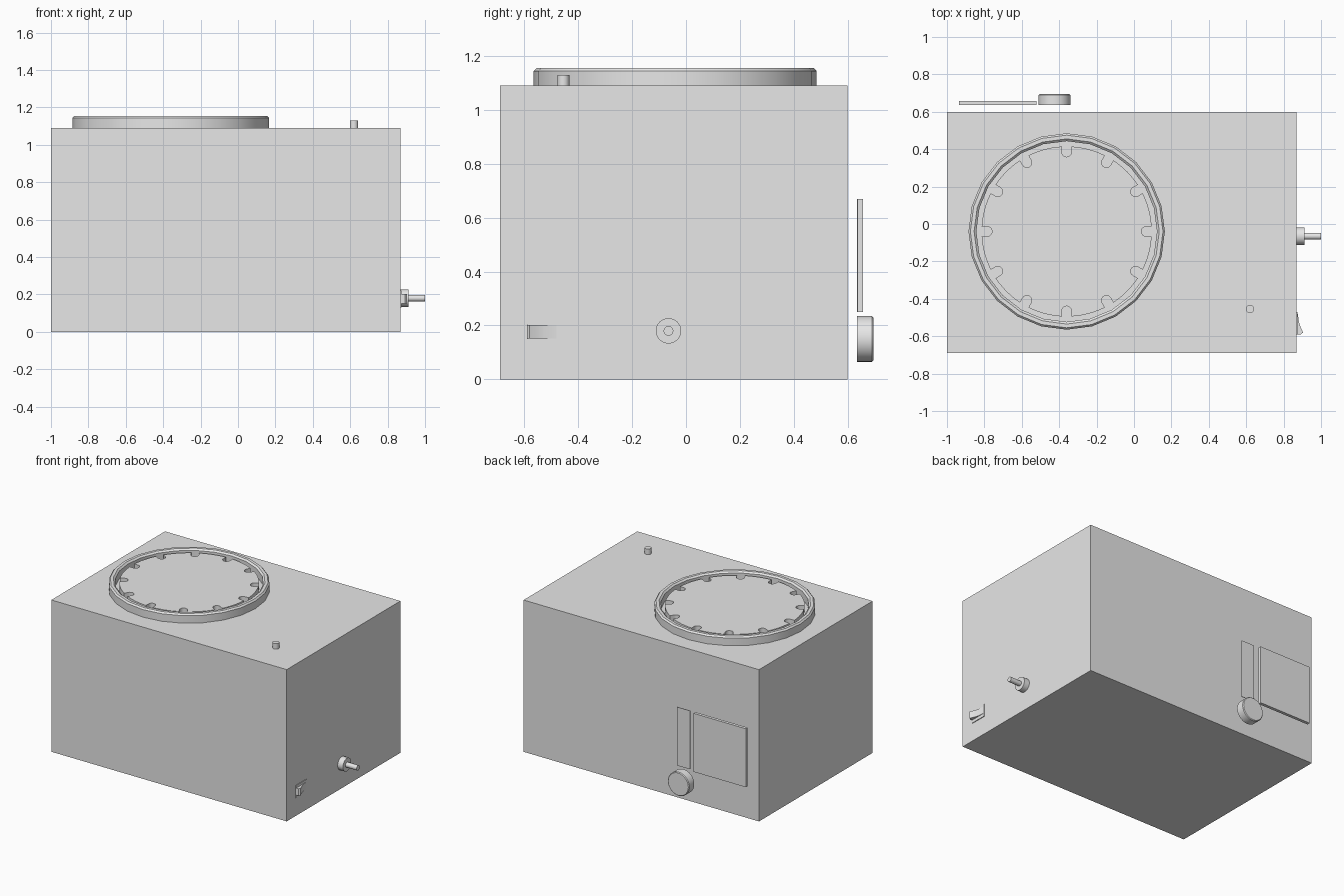
import bpy, bmesh, math
from mathutils import Matrix, Vector

if "Cube" in bpy.data.objects:
    bpy.data.objects.remove(bpy.data.objects["Cube"], do_unlink=True)

grey = bpy.data.materials.new("light_grey")
grey.use_nodes = True
grey.diffuse_color = (0.8, 0.8, 0.8, 1)
grey.node_tree.nodes["Principled BSDF"].inputs["Base Color"].default_value = (0.8, 0.8, 0.8, 1)


def finish(name, bm, smooth=False):
    bmesh.ops.recalc_face_normals(bm, faces=bm.faces)
    mesh = bpy.data.meshes.new(name)
    bm.to_mesh(mesh)
    bm.free()
    mesh.materials.append(grey)
    ob = bpy.data.objects.new(name, mesh)
    bpy.context.collection.objects.link(ob)
    if smooth:
        bpy.ops.object.select_all(action='DESELECT')
        ob.select_set(True)
        bpy.context.view_layer.objects.active = ob
        bpy.ops.object.shade_smooth_by_angle(angle=math.radians(35))
    return ob


def box(name, low, high):
    low, high = Vector(low), Vector(high)
    bm = bmesh.new()
    bmesh.ops.create_cube(bm, size=1, matrix=Matrix.Translation((low + high) / 2)
                          @ Matrix.Diagonal((*(high - low), 1)))
    return finish(name, bm)


def lathe(name, profile, base, axis='Z', steps=32, closed=False):
    """Turn (radius, height) points about an axis that starts at base."""
    turn = {'Z': Matrix(), 'X': Matrix.Rotation(math.pi / 2, 4, 'Y'),
            'Y': Matrix.Rotation(-math.pi / 2, 4, 'X')}[axis]
    bm = bmesh.new()
    verts = [bm.verts.new((r, 0, h)) for r, h in profile]
    pairs = list(zip(verts, verts[1:] + verts[:1])) if closed else list(zip(verts, verts[1:]))
    edges = [bm.edges.new(p) for p in pairs]
    bmesh.ops.spin(bm, geom=verts + edges, axis=(0, 0, 1), cent=(0, 0, 0),
                   angle=math.tau, steps=steps)
    bmesh.ops.remove_doubles(bm, verts=bm.verts, dist=0.0002)
    bm.transform(Matrix.Translation(base) @ turn)
    return finish(name, bm, True)


def prism(name, points, shift):
    bm = bmesh.new()
    face = bm.faces.new([bm.verts.new(p) for p in points])
    out = bmesh.ops.extrude_face_region(bm, geom=[face])
    bmesh.ops.translate(bm, vec=shift,
                        verts=[g for g in out["geom"] if isinstance(g, bmesh.types.BMVert)])
    return finish(name, bm, True)


# Housing
TOP, SIDE = 1.09, 0.87
box("housing", (-1, -0.69, 0), (SIDE, 0.6, TOP))

# Faceted rim around the turning disc
CX, CY = -0.36, -0.04
lathe("disc_rim", [(0.525, 0), (0.525, 0.054), (0.515, 0.065), (0.495, 0.065),
                   (0.483, 0.054), (0.483, 0)], (CX, CY, TOP), steps=24, closed=True)

# Disc with twelve round-ended notches in its edge
RADIUS, HALF, NOTCHES = 0.455, 0.026, 12
tip_centre = 0.425
gap = math.asin(HALF / RADIUS)
outline = []
for i in range(NOTCHES):
    a = math.tau * i / NOTCHES
    out_dir = Vector((math.cos(a), math.sin(a), 0))
    side_dir = Vector((-math.sin(a), math.cos(a), 0))
    centre = Vector((CX, CY, TOP))
    for k in range(9):
        t = math.pi * k / 8
        outline.append(centre + out_dir * (tip_centre - HALF * math.sin(t))
                       - side_dir * HALF * math.cos(t))
    span = math.tau / NOTCHES - 2 * gap
    for k in range(7):
        t = a + gap + span * k / 6
        outline.append(centre + RADIUS * Vector((math.cos(t), math.sin(t), 0)))
prism("notched_disc", outline, (0, 0, 0.05))

# Small pin on the top
lathe("top_pin", [(0, 0), (0.022, 0), (0.022, 0.04), (0, 0.04)], (0.62, -0.455, TOP), steps=24)

# Socket with a thin spigot on the left side
lathe("side_spigot", [(0, 0), (0.047, 0), (0.047, 0.042), (0.018, 0.042), (0.018, 0.13), (0, 0.13)],
      (SIDE, -0.065, 0.18), 'X')

# Rocker switch: thin plate and a curved wedge
box("switch_plate", (SIDE, -0.59, 0.13), (SIDE + 0.005, -0.47, 0.22))
rocker = [(0, -0.59), (0.022, -0.59), (0.034, -0.58), (0.022, -0.555),
          (0.012, -0.525), (0.006, -0.48), (0, -0.48)]
prism("switch_rocker", [(SIDE + x, y, 0.152) for x, y in rocker], (0, 0, 0.05))

# Display panel, narrow strip and knob standing off the back
BACK = 0.635
box("back_panel", (-0.935, BACK, 0.25), (-0.52, BACK + 0.022, 0.67))
box("back_strip", (-0.48, BACK, 0.25), (-0.375, BACK + 0.004, 0.67))
lathe("back_knob", [(0, 0), (0.085, 0), (0.085, 0.055), (0.08, 0.06), (0, 0.06)],
      (-0.425, BACK, 0.15), 'Y', steps=40)
